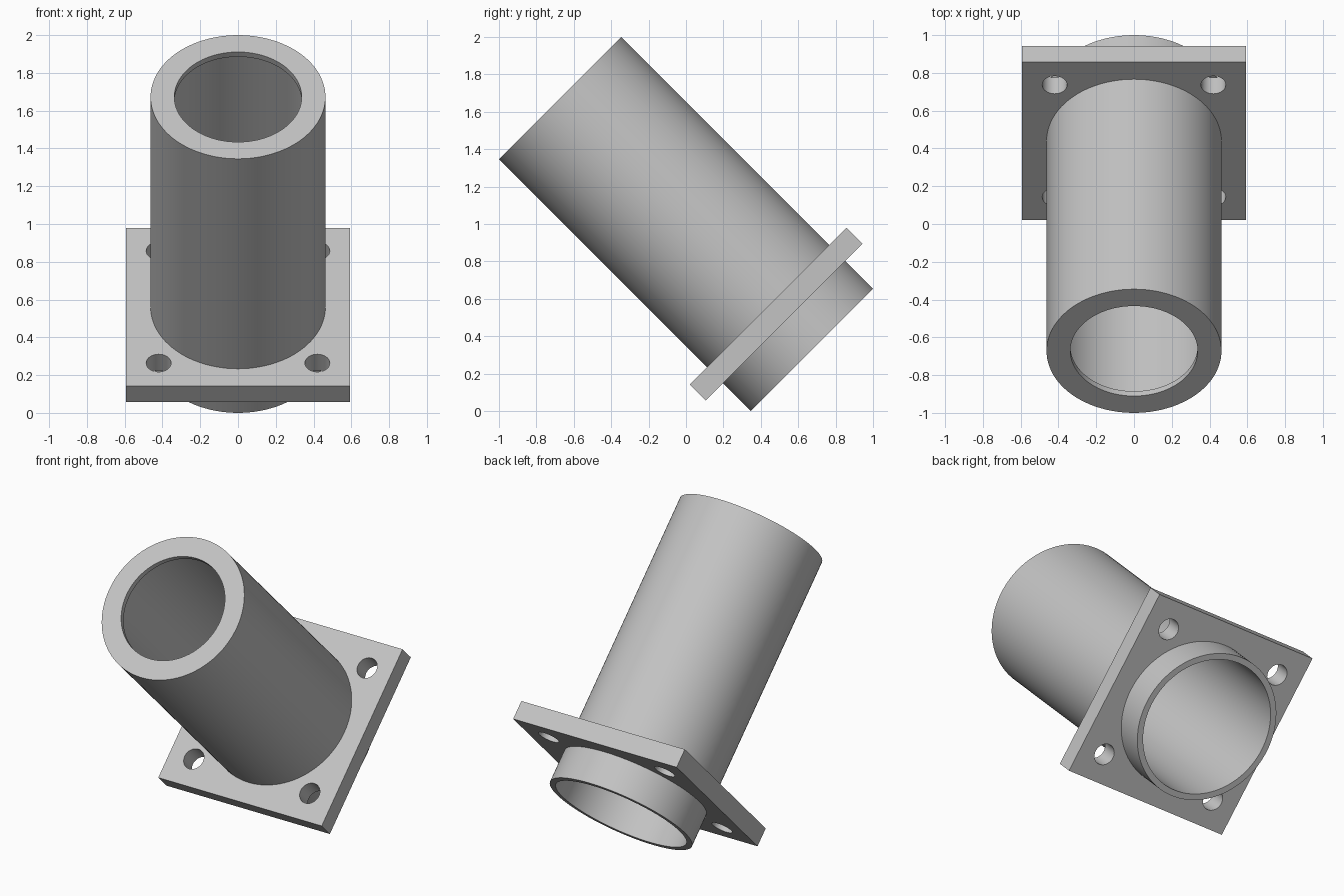
import bpy
import bmesh
from math import radians
from mathutils import Matrix

cube = bpy.data.objects.get("Cube")
if cube:
    bpy.data.objects.remove(cube, do_unlink=True)

# Main dimensions, measured along the tilted tube axis
TUBE_R, BORE_R, MOUTH_R = 0.463, 0.425, 0.337
HALF_LEN, LIP = 0.951, 0.036
PLATE_HALF, PLATE_THICK, PLATE_POS = 0.592, 0.12, -0.681
HOLE_R, HOLE_POS = 0.066, 0.42
TILT = Matrix.Translation((0, 0, 1)) @ Matrix.Rotation(radians(45), 4, "X")

grey = bpy.data.materials.new("light_grey")
grey.use_nodes = True
GREY = (0.55, 0.55, 0.55, 1)
grey.diffuse_color = GREY
grey.node_tree.nodes["Principled BSDF"].inputs["Base Color"].default_value = GREY


def make_object(name, bm):
    bmesh.ops.recalc_face_normals(bm, faces=bm.faces)
    mesh = bpy.data.meshes.new(name)
    bm.to_mesh(mesh)
    bm.free()
    mesh.materials.append(grey)
    obj = bpy.data.objects.new(name, mesh)
    bpy.context.collection.objects.link(obj)
    return obj


def activate(obj):
    bpy.ops.object.select_all(action="DESELECT")
    obj.select_set(True)
    bpy.context.view_layer.objects.active = obj


# Tube: a closed wall profile spun around the axis, with a narrower mouth lip
bm = bmesh.new()
profile = [(BORE_R, -HALF_LEN), (TUBE_R, -HALF_LEN), (TUBE_R, HALF_LEN),
           (MOUTH_R, HALF_LEN), (MOUTH_R, HALF_LEN - LIP), (BORE_R, HALF_LEN - LIP)]
verts = [bm.verts.new((r, 0, z)) for r, z in profile]
edges = [bm.edges.new((a, b)) for a, b in zip(verts, verts[1:] + verts[:1])]
bmesh.ops.spin(bm, geom=verts + edges, cent=(0, 0, 0), axis=(0, 0, 1),
               angle=radians(360), steps=96, use_merge=True)
bmesh.ops.remove_doubles(bm, verts=bm.verts, dist=0.0001)
tube = make_object("tube", bm)

# Square mounting flange
bm = bmesh.new()
bmesh.ops.create_cube(bm, size=1, matrix=Matrix.Translation((0, 0, PLATE_POS))
                      @ Matrix.Diagonal((2 * PLATE_HALF, 2 * PLATE_HALF, PLATE_THICK, 1)))
flange = make_object("mounting_flange", bm)

# Cutter: four bolt holes and a central opening hidden inside the tube wall
bm = bmesh.new()
holes = [(x, y, HOLE_R, 40) for x in (-HOLE_POS, HOLE_POS) for y in (-HOLE_POS, HOLE_POS)]
for x, y, r, sides in holes + [(0, 0, (TUBE_R + BORE_R) / 2, 96)]:
    bmesh.ops.create_cone(bm, cap_ends=True, segments=sides, radius1=r, radius2=r,
                          depth=3 * PLATE_THICK,
                          matrix=Matrix.Translation((x, y, PLATE_POS)))
cutter = make_object("hole_cutter", bm)
cutter.hide_render = True

cut = flange.modifiers.new("holes", "BOOLEAN")
cut.operation = "DIFFERENCE"
cut.solver = "EXACT"
cut.object = cutter
activate(flange)
bpy.ops.object.modifier_apply(modifier=cut.name)
bpy.data.objects.remove(cutter, do_unlink=True)

# Tilt the assembly and smooth the round walls
for obj in (tube, flange):
    obj.matrix_world = TILT
    activate(obj)
    bpy.ops.object.shade_smooth_by_angle(angle=radians(30))
